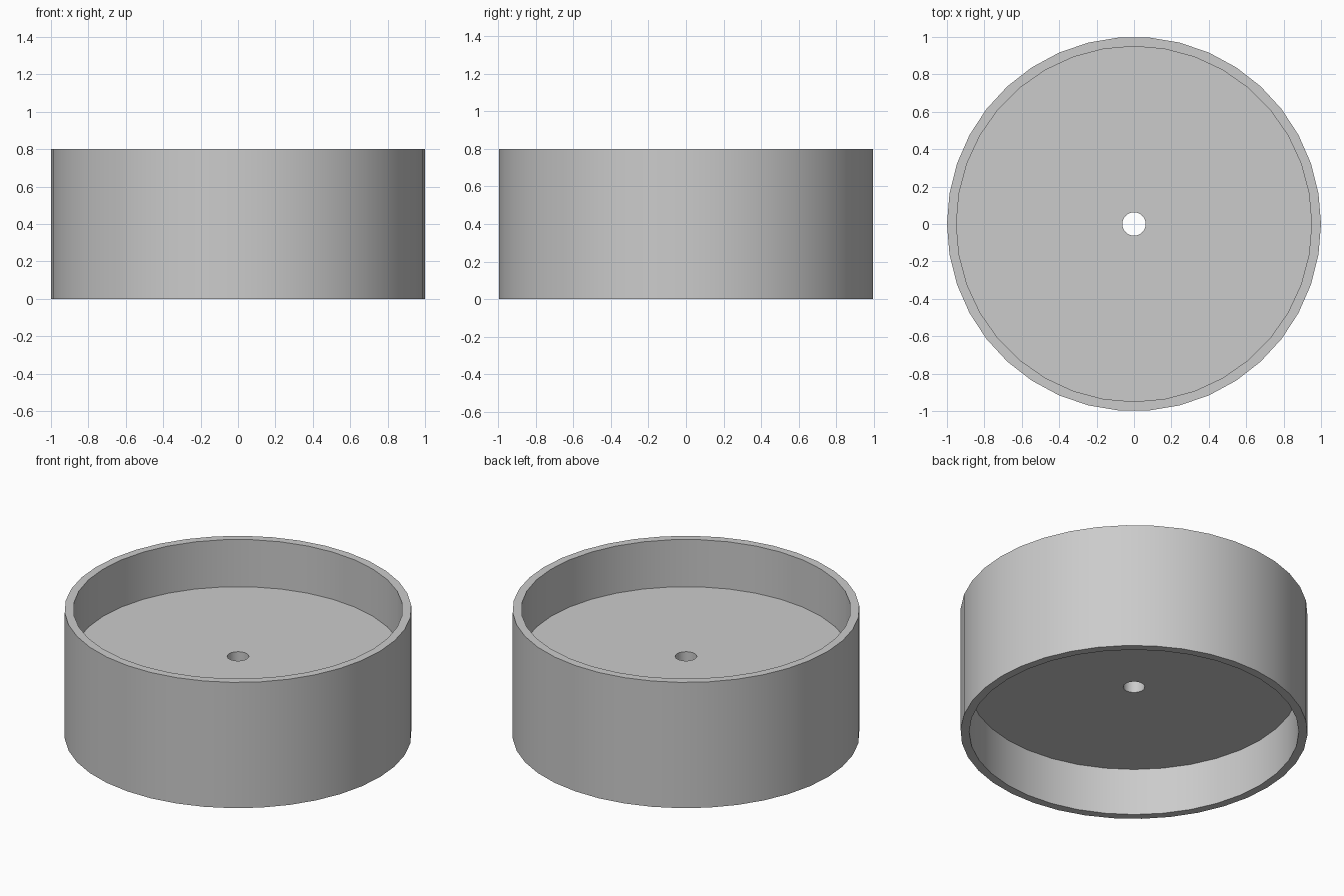
import bpy
import bmesh
from math import cos, sin, tau, radians

cube = bpy.data.objects.get("Cube")
if cube:
    bpy.data.objects.remove(cube, do_unlink=True)

# Main dimensions
OUTER, INNER, HOLE = 1.0, 0.95, 0.0625
HEIGHT, FLOOR_TOP, FLOOR_BOTTOM = 0.8, 0.5, 0.3
OUTER_SIDES, INNER_SIDES, HOLE_SIDES = 38, 36, 24

grey = bpy.data.materials.new("light_grey")
grey.use_nodes = True
colour = (0.6, 0.6, 0.6, 1)
grey.diffuse_color = colour
grey.node_tree.nodes["Principled BSDF"].inputs["Base Color"].default_value = colour

bm = bmesh.new()


def ring(radius, z, sides):
    """Closed loop of vertices and edges at one height."""
    verts = [bm.verts.new((radius * cos(tau * i / sides), radius * sin(tau * i / sides), z))
             for i in range(sides)]
    edges = [bm.edges.new((verts[i - 1], verts[i])) for i in range(sides)]
    return verts, edges


def wall(a, b):
    """Quads between two rings of equal count."""
    for i in range(len(a[0])):
        bm.faces.new((a[0][i - 1], a[0][i], b[0][i], b[0][i - 1]))


def flat(a, b):
    """Flat face band between two concentric rings."""
    bmesh.ops.triangle_fill(bm, edges=a[1] + b[1], use_beauty=True)


# Rings in order around the closed cross-section
rings = [ring(*r) for r in (
    (OUTER, 0, OUTER_SIDES), (OUTER, HEIGHT, OUTER_SIDES),
    (INNER, HEIGHT, INNER_SIDES), (INNER, FLOOR_TOP, INNER_SIDES),
    (HOLE, FLOOR_TOP, HOLE_SIDES), (HOLE, FLOOR_BOTTOM, HOLE_SIDES),
    (INNER, FLOOR_BOTTOM, INNER_SIDES), (INNER, 0, INNER_SIDES))]

# Outer side, upper recess, hole and lower recess walls, with the flats between
for i in range(0, len(rings), 2):
    wall(rings[i], rings[i + 1])
    flat(rings[i + 1], rings[(i + 2) % len(rings)])

bmesh.ops.recalc_face_normals(bm, faces=bm.faces[:])
mesh = bpy.data.meshes.new("round_drum")
bm.to_mesh(mesh)
bm.free()
mesh.materials.append(grey)

drum = bpy.data.objects.new("round_drum", mesh)
bpy.context.collection.objects.link(drum)
bpy.ops.object.select_all(action="DESELECT")
drum.select_set(True)
bpy.context.view_layer.objects.active = drum
bpy.ops.object.shade_smooth_by_angle(angle=radians(30))
